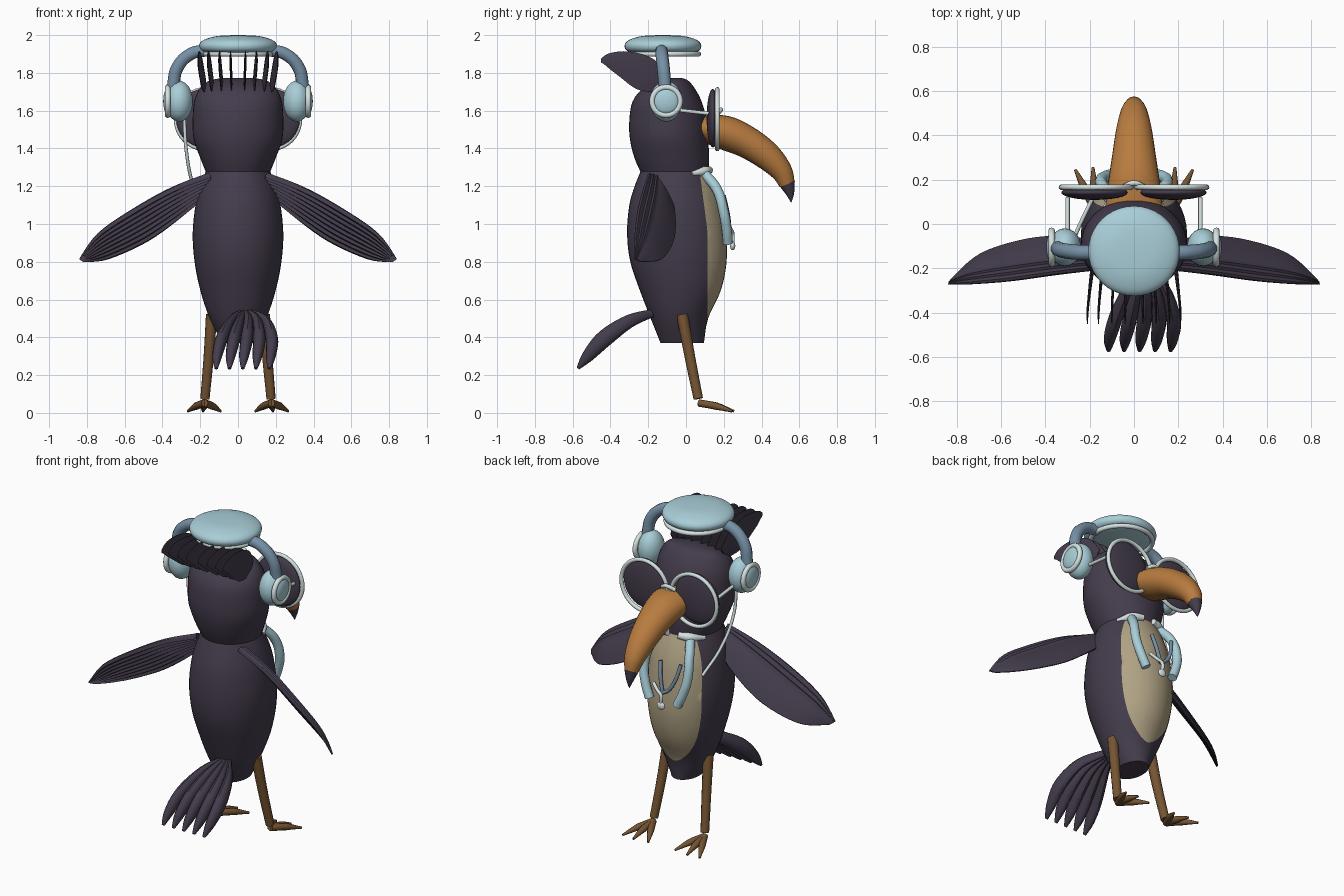
import bpy, bmesh, math
from mathutils import Vector

cube = bpy.data.objects.get("Cube")
if cube:
    bpy.data.objects.remove(cube)


def material(name, rgb):
    m = bpy.data.materials.new(name)
    m.use_nodes = True
    m.diffuse_color = (*rgb, 1)
    m.node_tree.nodes["Principled BSDF"].inputs["Base Color"].default_value = (*rgb, 1)
    return m


DARK = material("dark plum feathers", (0.058, 0.045, 0.072))
TAN = material("tan belly", (0.43, 0.36, 0.23))
ORANGE = material("orange beak", (0.48, 0.2, 0.05))
BROWN = material("brown legs", (0.18, 0.09, 0.033))
BLUE = material("pale blue", (0.4, 0.62, 0.69))
STEEL = material("steel blue", (0.18, 0.28, 0.38))
WHITE = material("off white", (0.66, 0.76, 0.75))
X = Vector((1, 0, 0))


def finish(ob, mat, angle=40):
    bpy.ops.object.select_all(action='DESELECT')
    ob.select_set(True)
    bpy.context.view_layer.objects.active = ob
    if ob.type == 'CURVE':
        bpy.ops.object.convert(target='MESH')
        ob = bpy.context.object
    ob.data.materials.clear()
    ob.data.materials.append(mat)
    bpy.ops.object.shade_smooth_by_angle(angle=math.radians(angle))
    return ob


def spline(rows, steps):
    """Catmull-Rom resampling of rows of numbers."""
    rows = [Vector(r) for r in rows]
    out = []
    for i in range(len(rows) - 1):
        a, b, c = rows[max(i - 1, 0)], rows[i], rows[i + 1]
        d = rows[min(i + 2, len(rows) - 1)]
        for k in range(steps):
            t = k / steps
            out.append(b + (c - a) * (t / 2) + (a * 2 - b * 5 + c * 4 - d) * (t * t / 2)
                       + (b * 3 - a - c * 3 + d) * (t ** 3 / 2))
    return out + [rows[-1]]


def loft(name, rings, mat, angle=40):
    bm = bmesh.new()
    loops = [[bm.verts.new(p) for p in ring] for ring in rings]
    n = len(loops[0])
    for a, b in zip(loops, loops[1:]):
        for j in range(n):
            bm.faces.new((a[j], a[(j + 1) % n], b[(j + 1) % n], b[j]))
    bm.faces.new(loops[0])
    bm.faces.new(loops[-1])
    bmesh.ops.recalc_face_normals(bm, faces=bm.faces)
    me = bpy.data.meshes.new(name)
    bm.to_mesh(me)
    bm.free()
    ob = bpy.data.objects.new(name, me)
    bpy.context.collection.objects.link(ob)
    return finish(ob, mat, angle)


def upright(name, rows, mat):
    """Stacked ellipses; rows are z, x radius, y centre, y radius."""
    angles = [math.tau * j / 40 for j in range(40)]
    rings = [[Vector((rx * math.cos(a), yc + ry * math.sin(a), z)) for a in angles]
             for z, rx, yc, ry in spline(rows, 4)]
    return loft(name, rings, mat)


def sweep(name, rows, mat, sides=16, steps=5):
    """Ellipses along a path; rows are x, y, z, half height, half width."""
    rows = spline(rows, steps)
    rings = []
    for i, r in enumerate(rows):
        t = Vector(rows[min(i + 1, len(rows) - 1)][:3]) - Vector(rows[max(i - 1, 0)][:3])
        up = t.cross(X).normalized()
        rings.append([Vector(r[:3]) + X * (r[4] * math.cos(a)) + up * (r[3] * math.sin(a))
                      for a in [math.tau * j / sides for j in range(sides)]])
    return loft(name, rings, mat)


def tube(name, pts, r, mat, radii=None):
    cu = bpy.data.curves.new(name, 'CURVE')
    cu.dimensions, cu.bevel_depth, cu.use_fill_caps = '3D', r, True
    cu.bevel_resolution, cu.resolution_u = 3, 8
    s = cu.splines.new('BEZIER')
    s.bezier_points.add(len(pts) - 1)
    for i, (b, p) in enumerate(zip(s.bezier_points, pts)):
        b.co = p
        b.handle_left_type = b.handle_right_type = 'AUTO'
        b.radius = radii[i] if radii else 1
    ob = bpy.data.objects.new(name, cu)
    bpy.context.collection.objects.link(ob)
    return finish(ob, mat)


def ball(name, loc, scale, mat):
    bpy.ops.mesh.primitive_uv_sphere_add(segments=32, ring_count=16, location=loc)
    ob = bpy.context.object
    ob.name, ob.scale = name, scale
    return finish(ob, mat)


def ring(name, loc, major, minor, mat, rot=(0, 0, 0)):
    bpy.ops.mesh.primitive_torus_add(location=loc, rotation=rot, major_radius=major,
                                     minor_radius=minor, major_segments=40, minor_segments=10)
    bpy.context.object.name = name
    return finish(bpy.context.object, mat)


# Body, with the belly cut out of its front by an upright and a tilted plane
body = upright("body", [(.37, .08, -.02, .115), (.5, .15, -.035, .152), (.65, .2, -.03, .215),
                        (.8, .23, -.04, .255), (.95, .24, -.05, .262), (1.1, .225, -.055, .245),
                        (1.2, .2, -.057, .215), (1.28, .17, -.06, .18)], DARK)
body.data.materials.append(TAN)
bm = bmesh.new()
bm.from_mesh(body.data)
for slope in (0, .13):
    bmesh.ops.bisect_plane(bm, geom=bm.verts[:] + bm.edges[:] + bm.faces[:],
                           plane_co=(0, .115, .95), plane_no=(0, 1, slope))
for f in bm.faces:
    c = f.calc_center_median()
    f.material_index = int(c.y > .115 - .13 * max(0, c.z - .95) and .48 < c.z < 1.275)
bm.to_mesh(body.data)
bm.free()

# Head and beak
upright("head", [(1.27, .168, -.06, .178), (1.35, .2, -.075, .198), (1.45, .235, -.09, .207),
                 (1.55, .24, -.095, .205), (1.65, .232, -.1, .182), (1.72, .2, -.09, .135),
                 (1.76, .15, -.065, .075), (1.772, .08, -.05, .03)], DARK)
sweep("beak", [(0, .07, 1.51, .065, .13), (0, .2, 1.485, .09, .115), (0, .32, 1.435, .085, .097),
               (0, .43, 1.36, .075, .08), (0, .505, 1.28, .058, .06), (0, .535, 1.21, .042, .04)], ORANGE, 24)
sweep("beak_tip", [(0, .535, 1.215, .043, .041), (0, .55, 1.165, .024, .023),
                   (0, .557, 1.115, .002, .002)], DARK)

# Crest feathers
for i, x in enumerate((-.21, -.16, -.1, -.04, .04, .1, .16, .21)):
    sweep(f"crest_feather_{i + 1}", [(x * .82, -.12, 1.735, .05, .004), (x * .9, -.21, 1.79, .095, .006),
                                     (x * .96, -.31, 1.84, .08, .006), (x, -.4, 1.865, .045, .005),
                                     (x, -.45, 1.865, .01, .002)], DARK, 10)

# Tail feathers
for i in range(5):
    sweep(f"tail_feather_{i + 1}", [(.02 + .01 * i, -.17, .53, .02, .015),
                                    (-.035 + .045 * i, -.3, .485, .035, .024),
                                    (-.085 + .066 * i, -.43, .395, .045, .033),
                                    (-.11 + .071 * i, -.52, .3, .032, .026),
                                    (-.115 + .07 * i, -.572, .235, .008, .009)], DARK, 12)

# Cap disc and its rim
upright("cap_disc", [(1.905, .165, -.122, .165), (1.922, .198, -.122, .196), (1.95, .205, -.122, .202),
                     (1.975, .18, -.122, .178), (1.995, .11, -.122, .11), (2, .02, -.122, .02)], BLUE)
ring("cap_rim", (0, -.11, 1.9), .176, .014, WHITE)

for side, s in (("left", 1), ("right", -1)):
    # Wings: front edge hangs low, back edge is raised and ribbed by feathers
    wing = []
    edges = spline([(.15, -.08, 1.17, .15, -.2, 1.265), (.3, -.055, 1.04, .35, -.225, 1.19),
                    (.48, -.065, .91, .56, -.255, 1.075), (.69, -.13, .815, .74, -.27, .95),
                    (.82, -.24, .8, .84, -.272, .815)], 5)
    normal = Vector((.4, .5, .77)).normalized()
    for k, e in enumerate(edges):
        lead, trail = Vector(e[:3]), Vector(e[3:])
        fade = 1 - .8 * (k / (len(edges) - 1)) ** 3
        top = [lead.lerp(trail, j / 32) + normal * fade
               * (.022 * math.sin(math.pi * j / 32) + (.01 * (j % 4) / 3 if j > 19 else 0))
               for j in range(33)]
        under = [lead.lerp(trail, j / 32) - normal * fade * (.005 + .015 * (j % 4) / 3)
                 for j in range(32, -1, -1)]
        wing.append([Vector((p.x * s, p.y, p.z)) for p in top + under])
    loft(side + "_wing", wing, DARK, 30)

    # Legs and toes
    tube(side + "_leg", [(s * .14, -.02, .52), (s * .155, .02, .3), (s * .175, .065, .075)],
         .028, BROWN, (1.1, 1, .9))
    for i, (x, y) in enumerate(((.265, .245), (.185, .255), (.092, .24))):
        tube(f"{side}_toe_{i + 1}", [(s * .177, .07, .052), (s * (x + .177) / 2, (y + .07) / 2, .036),
                                    (s * x, y, .009)], .022, BROWN, (.9, .9, .3))

    # Headphones
    tube(side + "_headband", [(s * .17, -.13, 1.92), (s * .25, -.128, 1.9), (s * .32, -.12, 1.83),
                              (s * .345, -.11, 1.72)], .034, STEEL)
    ball(side + "_ear_cup", (s * .312, -.105, 1.65), (.073, .085, .108), BLUE)
    ring(side + "_ear_ring", (s * .372, -.105, 1.65), .074, .015, WHITE, (0, math.pi / 2, 0))
    ball(side + "_ear_cap", (s * .372, -.105, 1.65), (.024, .068, .068), BLUE)

    # Glasses
    ring(side + "_glasses_rim", (s * .17, .166, 1.555), .158, .012, WHITE, (math.pi / 2, 0, 0))
    ball(side + "_lens", (s * .178, .142, 1.56), (.15, .033, .155), DARK)
    tube(side + "_temple", [(s * .3, -.06, 1.605), (s * .3, .03, 1.595), (s * .3, .12, 1.585)], .01, WHITE)

    # Collar tip and chest strap
    tube(side + "_collar_tip", [(s * .15, .03, 1.265), (s * .095, .1, 1.28), (s * .035, .125, 1.285)],
         .024, WHITE, (.5, 1.1, .8))
    tube(side + "_chest_strap", [(s * .1, .1, 1.265), (s * .138, .165, 1.18), (s * .148, .2, 1.06),
                                 (s * .125, .215, .97), (s * .095, .222, .9)], .027, BLUE)

tube("glasses_bridge", [(-.045, .168, 1.585), (0, .185, 1.605), (.045, .168, 1.585)], .012, WHITE)
tube("headphone_cable", [(-.285, -.09, 1.57), (-.275, -.075, 1.4), (-.243, .0, 1.22),
                         (-.19, .11, 1.07)], .009, WHITE)

# Stethoscope on the belly
tube("tube_long_arm", [(-.105, .2, 1.15), (-.08, .222, 1.05), (-.035, .23, .98), (0, .232, .96)],
     .011, STEEL)
tube("tube_short_arm", [(.035, .2, 1.14), (.02, .222, 1.05), (0, .232, .96)], .011, STEEL)
tube("tube_stem", [(.07, .22, 1.0), (.03, .238, .97), (0, .247, .95), (0, .247, .9)], .01, WHITE)
ball("chest_piece", (0, .247, .885), (.026, .014, .024), WHITE)
